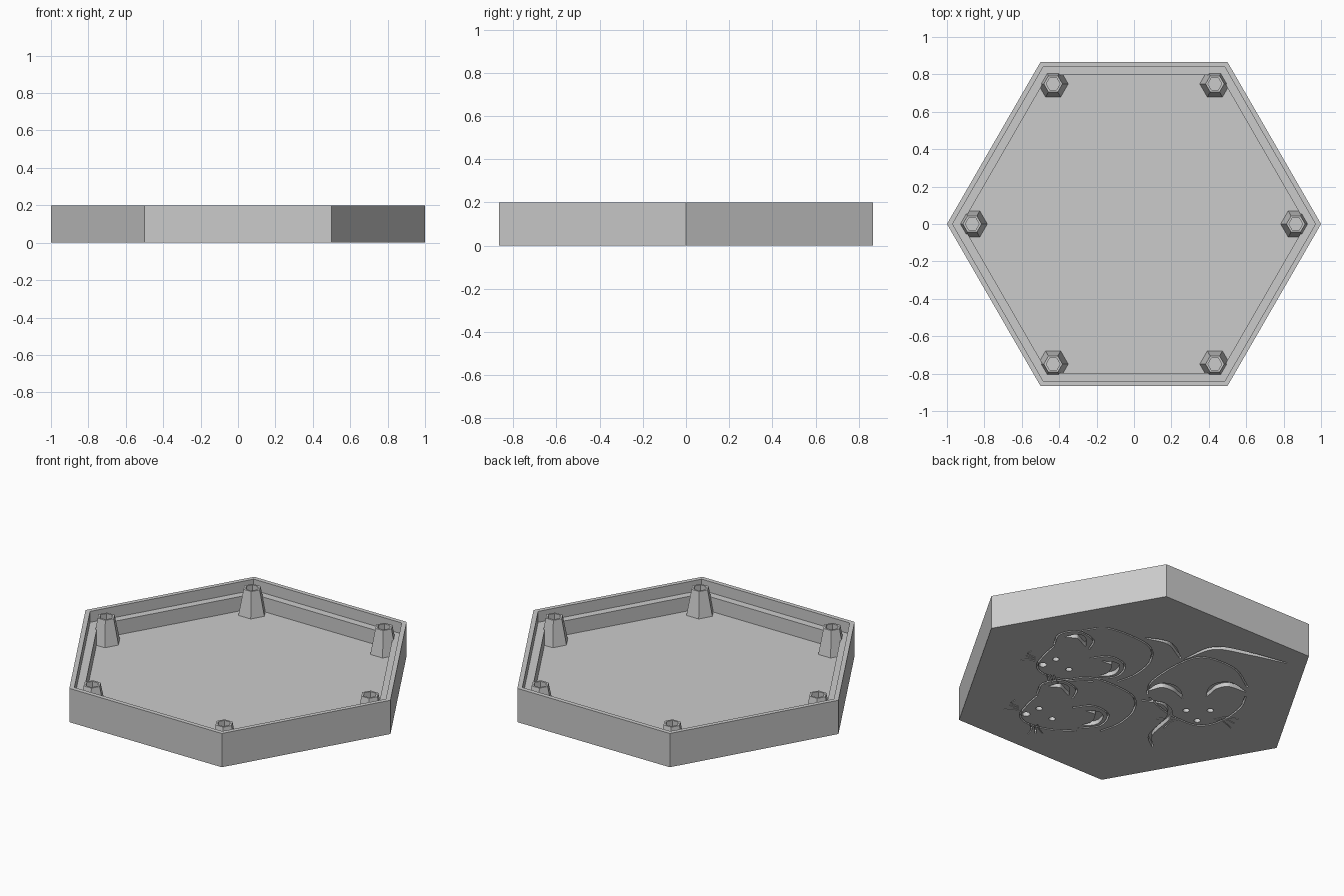
import bpy
import bmesh
from math import sin, cos, pi, radians
from mathutils import Vector

default = bpy.data.objects.get("Cube")
if default:
    bpy.data.objects.remove(default)

grey = bpy.data.materials.new("plain grey")
grey.use_nodes = True
grey.diffuse_color = (0.6, 0.6, 0.6, 1)
grey.node_tree.nodes["Principled BSDF"].inputs["Base Color"].default_value = grey.diffuse_color

ENGRAVE_DEPTH = 0.025
TURN = radians(50)


def finish(bm, name):
    """Turn a bmesh into a grey object."""
    bmesh.ops.recalc_face_normals(bm, faces=bm.faces[:])
    mesh = bpy.data.meshes.new(name)
    bm.to_mesh(mesh)
    bm.free()
    mesh.materials.append(grey)
    obj = bpy.data.objects.new(name, mesh)
    bpy.context.collection.objects.link(obj)
    return obj


def hex_rings(bm, profile, centre=(0, 0)):
    """Skin hexagons given as (radius, height) and cap both ends."""
    rings = []
    for radius, z in profile:
        rings.append([bm.verts.new((centre[0] + radius * cos(i * pi / 3),
                                    centre[1] + radius * sin(i * pi / 3), z))
                      for i in range(6)])
    for a, b in zip(rings, rings[1:]):
        for i in range(6):
            j = (i + 1) % 6
            bm.faces.new((a[i], a[j], b[j], b[i]))
    bm.faces.new(rings[0])
    bm.faces.new(rings[-1])


def smooth_path(points, steps=6):
    """Catmull-Rom curve through the points."""
    pts = [Vector(p) for p in points]
    pts = [2 * pts[0] - pts[1]] + pts + [2 * pts[-1] - pts[-2]]
    path = []
    for a, b, c, d in zip(pts, pts[1:], pts[2:], pts[3:]):
        for k in range(steps):
            t = k / steps
            path.append(0.5 * (2 * b + (c - a) * t + (2 * a - 5 * b + 4 * c - d) * t * t
                               + (3 * b - a - 3 * c + d) * t ** 3))
    return path + [pts[-2]]


def prism(bm, outline):
    """Cutter block standing on an outline drawn in hundredths."""
    layers = []
    for z in (-0.02, ENGRAVE_DEPTH):
        layers.append([bm.verts.new(((-u * sin(TURN) + v * cos(TURN)) / 100,
                                     (u * cos(TURN) + v * sin(TURN)) / 100, z))
                       for u, v in outline])
    low, high = layers
    bm.faces.new(low)
    bm.faces.new(high)
    for i in range(len(low)):
        j = (i + 1) % len(low)
        bm.faces.new((low[i], low[j], high[j], high[i]))


def stroke(bm, points, width=0.9, swell=0.0):
    """Engraved line, wider in the middle by swell."""
    path = smooth_path(points)
    left, right = [], []
    for i, p in enumerate(path):
        along = path[min(i + 1, len(path) - 1)] - path[max(i - 1, 0)]
        side = Vector((-along.y, along.x)).normalized()
        half = (width + swell * sin(pi * i / (len(path) - 1))) / 2
        left.append(p + side * half)
        right.append(p - side * half)
    prism(bm, left + right[::-1])


def dot(bm, centre, radius):
    prism(bm, [(centre[0] + radius * cos(i * pi / 6), centre[1] + radius * sin(i * pi / 6))
               for i in range(12)])


def side_mouse(bm, du, dv):
    """Mouse seen from the side, moved by (du, dv)."""
    def move(points):
        return [(u + du, v + dv) for u, v in points]

    # back, belly and face
    stroke(bm, move([(-28, 62), (-13, 64), (7, 47), (9, 30), (1, 15), (-9, 7)]))
    stroke(bm, move([(-22, 7), (-37, 9), (-49, 16), (-52, 25), (-48, 36), (-43, 45)]))
    # ears and their hollow crescents
    stroke(bm, move([(-43, 47), (-40, 58), (-30, 61), (-22, 52), (-24, 42)]))
    stroke(bm, move([(-37, 55), (-29, 55), (-26, 45)]), 0.4, 4)
    stroke(bm, move([(-24, 32), (-13, 34), (-5, 25), (-9, 13), (-21, 10)]))
    stroke(bm, move([(-17, 29), (-10, 25), (-12, 16), (-19, 13)]), 0.4, 4)
    # eyes and nose
    for eye in move([(-42, 31), (-35, 20)]):
        dot(bm, eye, 1.8)
    dot(bm, move([(-49, 25)])[0], 2.2)
    # whiskers
    for k in range(3):
        stroke(bm, move([(-53, 29 + 2 * k), (-57, 31 + 3 * k), (-61 + 3 * k, 30 + 5 * k)]), 0.5)
        stroke(bm, move([(-47 + 2 * k, 14), (-46 + 2 * k, 9), (-48 + 4 * k, 4)]), 0.5)


# Tray shell: outer wall, rim, inner ledge and floor
bm = bmesh.new()
hex_rings(bm, [(1, 0), (1, 0.2), (0.97, 0.2), (0.97, 0.135), (0.92, 0.135), (0.92, 0.05)])
tray = finish(bm, "tray")

# Engraving cutter: two side mice with tails
bm = bmesh.new()
side_mouse(bm, 0, 0)
side_mouse(bm, -9, -53)
stroke(bm, [(6, 54), (19, 48), (25, 32)], 0.9, 1.5)
stroke(bm, [(4, -13), (16, -17), (19, -30), (9, -50), (10, -63)], 0.9, 1.5)

# Curled mouse facing outwards
stroke(bm, [(7, -7), (10, 8), (25, 27), (38, 33), (54, 21), (61, 1)])
stroke(bm, [(60, -9), (57, -21), (47, -35), (34, -40), (19, -28), (8, -10)])
stroke(bm, [(7, -3), (15, 3), (22, -1), (26, -11)], 0.5, 4.5)
stroke(bm, [(39, -9), (43, 1), (51, 4), (60, -4)], 0.5, 4.5)
stroke(bm, [(27, 31), (43, 43), (62, 37), (82, 27)], 0.7, 2.2)
for u in (28, 41):
    dot(bm, (u, -24), 1.8)
dot(bm, (34, -35), 1.8)
for side in (-1, 1):
    for k in range(3):
        stroke(bm, [(34 + side * (9 + 2 * k), -33 + k), (34 + side * (14 + 2 * k), -36 + 2 * k),
                    (34 + side * (18 + 2 * k), -43 + 5 * k)], 0.5)
cutter = finish(bm, "engraving_cutter")
cutter.hide_render = True

cut = tray.modifiers.new("engraving", "BOOLEAN")
cut.operation = "DIFFERENCE"
cut.solver = "EXACT"
cut.use_self = True
cut.object = cutter
bpy.context.view_layer.objects.active = tray
bpy.ops.object.modifier_apply(modifier=cut.name)
bpy.data.objects.remove(cutter)

# Tapered corner posts with a hollow top
bm = bmesh.new()
for i in range(6):
    spot = (0.865 * cos(i * pi / 3), 0.865 * sin(i * pi / 3))
    hex_rings(bm, [(0.082, 0.045), (0.05, 0.198), (0.037, 0.198), (0.037, 0.1)], spot)
finish(bm, "corner_posts")
